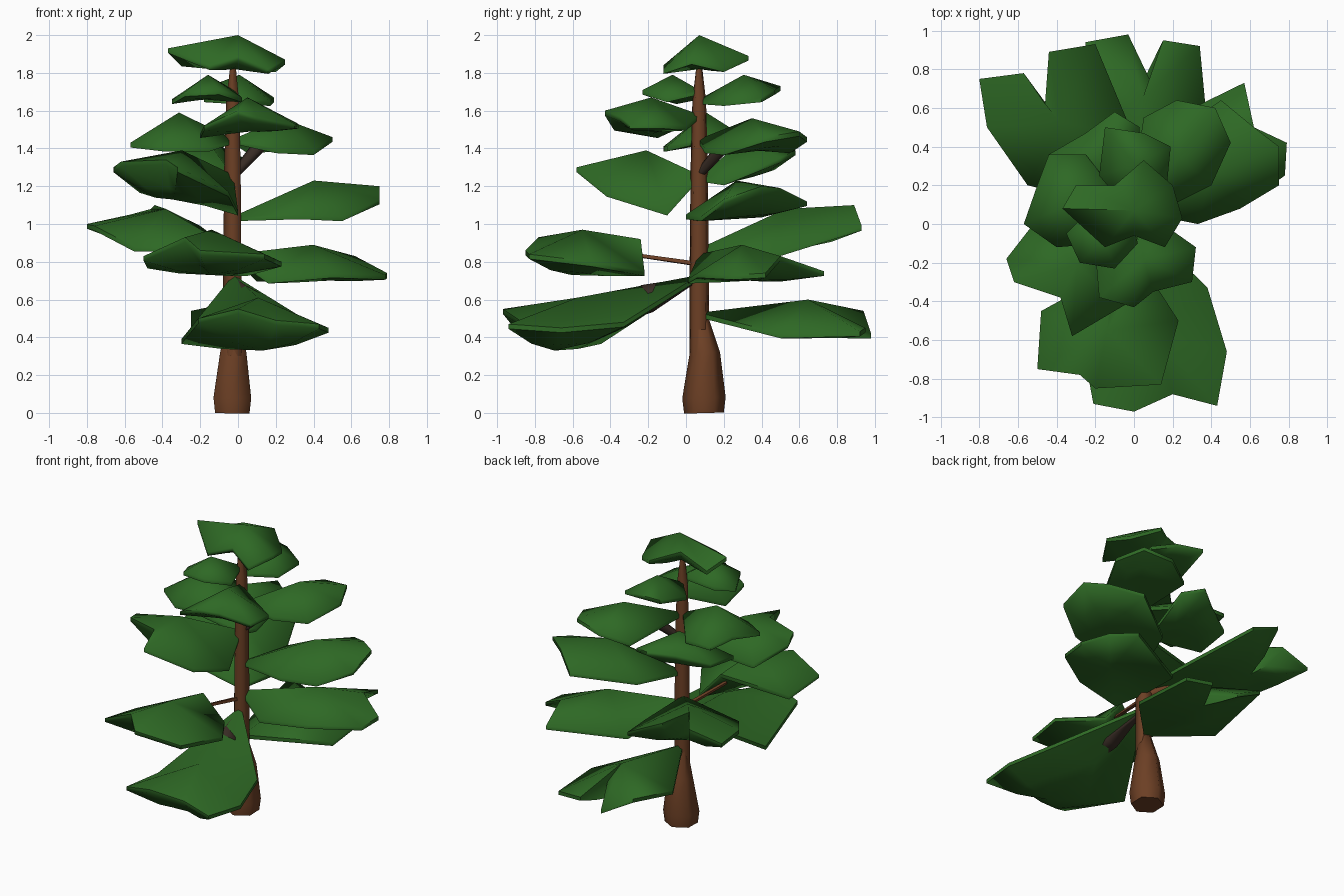
import bpy, bmesh, math
from mathutils import Vector

cube = bpy.data.objects.get("Cube")
if cube:
    bpy.data.objects.remove(cube, do_unlink=True)


def material(name, colour):
    mat = bpy.data.materials.new(name)
    mat.use_nodes = True
    mat.diffuse_color = (*colour, 1)
    mat.node_tree.nodes["Principled BSDF"].inputs["Base Color"].default_value = (*colour, 1)
    return mat


LEAF = material("pine green", (.027, .14, .018))
BARK = material("bark brown", (.15, .05, .018))
DARK = material("dark bark", (.04, .025, .018))
TRUNK = Vector((-.025, .07, 0))


def finish(name, bm, mat, angle):
    """Turn a bmesh into a shaded object."""
    bmesh.ops.recalc_face_normals(bm, faces=bm.faces)
    mesh = bpy.data.meshes.new(name)
    bm.to_mesh(mesh)
    bm.free()
    mesh.materials.append(mat)
    obj = bpy.data.objects.new(name, mesh)
    bpy.context.collection.objects.link(obj)
    bpy.ops.object.select_all(action='DESELECT')
    bpy.context.view_layer.objects.active = obj
    obj.select_set(True)
    bpy.ops.object.shade_smooth_by_angle(angle=math.radians(angle))
    return obj


def limb(name, path, sides, mat):
    """Tapered limb through a path of (centre, radius) stations."""
    bm = bmesh.new()
    direction = (path[-1][0] - path[0][0]).normalized()
    turn = Vector((0, 0, 1)).rotation_difference(direction)
    rings = []
    for centre, radius in path:
        ring = []
        for i in range(sides):
            a = math.tau * (i + .5) / sides
            offset = turn @ Vector((math.cos(a), math.sin(a), 0))
            ring.append(bm.verts.new(centre + offset * radius))
        rings.append(ring)
    for low, high in zip(rings, rings[1:]):
        for i in range(sides):
            j = (i + 1) % sides
            bm.faces.new((low[i], low[j], high[j], high[i]))
    bm.faces.new(rings[0])
    bm.faces.new(rings[-1])
    return finish(name, bm, mat, 75)


def foliage(name, ring, crest, belly):
    """Closed clump: fan up to a crest, thin rim, rounded fan down to a belly."""
    bm = bmesh.new()
    rim = Vector((0, 0, .025))
    upper = [bm.verts.new(p) for p in ring]
    lower = [bm.verts.new(p - rim) for p in ring]
    under = []
    for p in ring:
        q = p.lerp(belly, .5)
        q.z = p.z + (belly.z - p.z) * .65 - rim.z / 2
        under.append(bm.verts.new(q))
    top, bottom = bm.verts.new(crest), bm.verts.new(belly)
    for i in range(len(ring)):
        j = (i + 1) % len(ring)
        bm.faces.new((upper[i], upper[j], top))
        bm.faces.new((upper[i], lower[i], lower[j], upper[j]))
        bm.faces.new((lower[i], under[i], under[j], lower[j]))
        bm.faces.new((under[i], bottom, under[j]))
    return finish(name, bm, LEAF, 65)


def bough(name, root_z, top_z, low_z, *outline, start=TRUNK):
    """Clump growing from the trunk out to a ragged, drooping outline."""
    root = Vector((start.x, start.y, root_z))
    points = [Vector(p) for p in outline]
    middle = sum(points, Vector()) / len(points)
    crest = root.lerp(middle, .8)
    belly = root.lerp(middle, .95)
    crest.z, belly.z = top_z, low_z
    return foliage(name, [root] + points, crest, belly)


# Trunk pole and flared foot
pole = [(.3, .055), (.7, .054), (1.3, .048), (1.65, .038), (1.87, .012)]
limb("trunk", [(TRUNK + Vector((0, 0, z)), r) for z, r in pole], 5, BARK)
limb("trunk_foot", [(Vector((-.03, .095, 0)), .105), (Vector((-.03, .095, .08)), .115),
                    (Vector((-.025, .1, .32)), .08), (Vector((-.025, .08, .53)), .03)], 6, BARK)

# Exposed branches
limb("front_low_branch", [(Vector((-.02, .04, .7)), .02), (Vector((.04, -.2, .6)), .085),
                          (Vector((.05, -.32, .53)), .05)], 5, DARK)
limb("front_branch", [(Vector((-.03, .05, .79)), .015), (Vector((-.1, -.3, .84)), .012)], 4, BARK)
limb("back_branch", [(Vector((-.03, .07, .8)), .03), (Vector((-.3, .4, .95)), .02)], 5, BARK)
limb("upper_branch", [(Vector((-.02, .07, 1.26)), .025), (Vector((.13, .22, 1.43)), .04)], 5, DARK)

# Lowest boughs
bough("front_low_bough", .73, .61, .33, (-.3, -.45, .39), (-.21, -.93, .5), (0, -.97, .55),
      (.2, -.88, .49), (.43, -.94, .47), (.48, -.66, .45), (.38, -.33, .48))
bough("back_low_bough", .53, .6, .4, (-.25, .5, .43), (-.25, .94, .54), (-.03, .98, .42),
      (.08, .75, .5), (.15, .95, .45), (.34, .92, .43), (.38, .5, .42))

# Second tier
bough("front_bough", .92, .97, .73, (-.48, -.45, .79), (-.5, -.75, .83), (-.28, -.78, .93),
      (-.2, -.85, .86), (.14, -.83, .84), (.23, -.5, .8), (.05, -.22, .75),
      start=Vector((-.1, -.24, 0)))
bough("side_low_bough", .84, .89, .7, (.1, .5, .72), (.57, .73, .75), (.62, .5, .83),
      (.79, .42, .74), (.78, .25, .73), (.5, .06, .74), (.16, .01, .71))
bough("back_bough", .87, 1.08, .88, (-.55, .2, .88), (-.76, .5, .99), (-.8, .75, 1),
      (-.57, .78, 1.05), (-.46, .62, 1.08), (-.44, .89, 1.1), (-.2, .93, .99), (0, .45, .84))

# Third tier
bough("side_bough", 1.04, 1.23, 1.04, (.1, .4, 1.06), (.45, .64, 1.12), (.62, .5, 1.19),
      (.75, .4, 1.2), (.75, .2, 1.13), (.55, .08, 1.04), (.33, 0, 1.05))
bough("front_side_bough", 1.26, 1.39, 1.13, (-.52, 0, 1.19), (-.66, -.18, 1.3),
      (-.62, -.3, 1.33), (-.38, -.38, 1.34), (-.32, -.58, 1.3), (-.05, -.42, 1.17), (0, -.1, 1.07))
bough("rear_side_bough", 1.25, 1.45, 1.25, (-.45, .12, 1.28), (-.44, .36, 1.31),
      (-.25, .47, 1.36), (-.1, .58, 1.39), (.03, .5, 1.35), (0, .2, 1.23))

# Upper tiers
bough("upper_side_bough", 1.45, 1.59, 1.42, (-.25, .36, 1.43), (-.44, .36, 1.43),
      (-.5, .2, 1.46), (-.57, 0, 1.43), (-.4, -.12, 1.41), (-.15, -.1, 1.41))
bough("upper_back_bough", 1.45, 1.56, 1.39, (.05, .55, 1.4), (.22, .64, 1.46),
      (.42, .6, 1.49), (.5, .42, 1.46), (.4, .2, 1.39), (.2, .1, 1.4))
bough("upper_front_bough", 1.58, 1.67, 1.49, (-.2, -.15, 1.48), (-.18, -.38, 1.52),
      (0, -.43, 1.6), (.1, -.35, 1.57), (.3, -.3, 1.53), (.32, -.12, 1.53), (.15, 0, 1.52))
bough("top_front_bough", 1.71, 1.79, 1.66, (-.25, .05, 1.68), (-.35, -.05, 1.66),
      (-.28, -.2, 1.7), (-.1, -.23, 1.71), (.02, -.1, 1.67))
bough("top_back_bough", 1.66, 1.79, 1.65, (-.18, .25, 1.67), (-.15, .5, 1.73),
      (.05, .47, 1.71), (.19, .4, 1.67), (.17, .2, 1.65))

# Crown
crown = [(-.37, .08, 1.93), (-.3, .2, 1.86), (-.1, .2, 1.94), (.05, .33, 1.89), (.2, .2, 1.83),
         (.25, .03, 1.87), (.16, -.12, 1.82), (0, -.06, 1.89), (-.15, -.12, 1.84)]
foliage("crown", [Vector(p) for p in crown], Vector((0, .07, 2)), Vector((-.02, .07, 1.82)))
